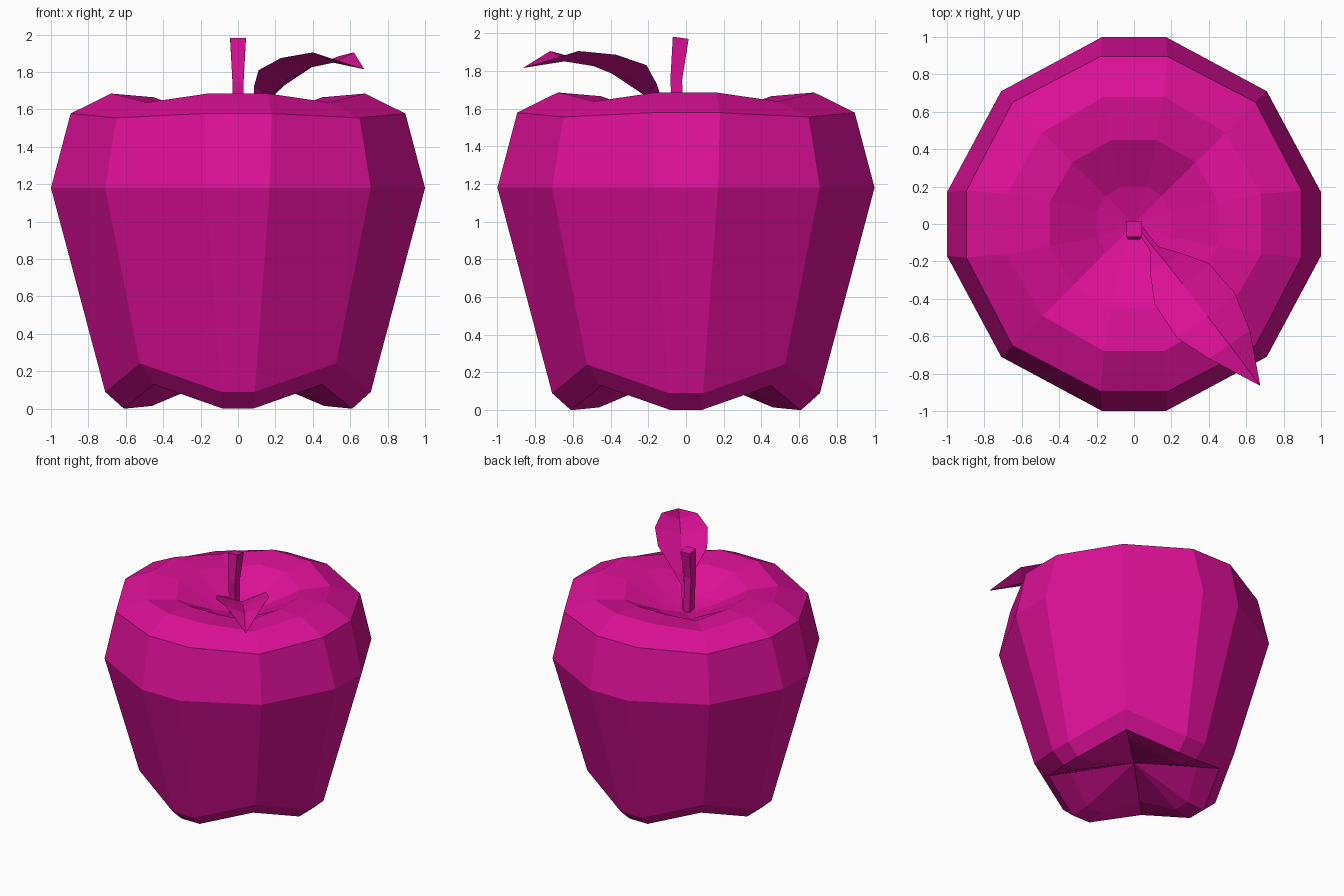
import bpy, bmesh

if "Cube" in bpy.data.objects:
    bpy.data.objects.remove(bpy.data.objects["Cube"])

# One flat magenta material for every part
mat = bpy.data.materials.new("magenta")
mat.diffuse_color = (0.72, 0.005, 0.31, 1)
mat.use_nodes = True
mat.node_tree.nodes["Principled BSDF"].inputs["Base Color"].default_value = mat.diffuse_color


def finish(bm, name, closed=True):
    if closed:
        bmesh.ops.recalc_face_normals(bm, faces=bm.faces)
    me = bpy.data.meshes.new(name)
    bm.to_mesh(me)
    bm.free()
    me.materials.append(mat)
    ob = bpy.data.objects.new(name, me)
    bpy.context.collection.objects.link(ob)
    return ob


def bridge(bm, a, b, loop=True):
    n = len(a)
    for i in range(n if loop else n - 1):
        j = (i + 1) % n
        bm.faces.new((a[i], a[j], b[j], b[i]))


# Fruit: 12-sided rings, each with a pair of points per side and one per corner
# (side distance, side half width, side z, corner x = y, corner z)
RINGS = [
    (0.20, 0.07, 1.53, 0.15, 1.52),
    (0.45, 0.12, 1.665, 0.33, 1.62),
    (0.68, 0.16, 1.685, 0.49, 1.637),
    (0.895, 0.18, 1.578, 0.65, 1.555),
    (1.00, 0.17, 1.18, 0.71, 1.18),
    (0.71, 0.09, 0.09, 0.525, 0.243),
    (0.61, 0.08, 0.0, 0.45, 0.13),
    (0.46, 0.07, 0.015, 0.33, 0.15),
]
bm = bmesh.new()
loops = []
for d, w, z, c, cz in RINGS:
    ring = []
    for ca, sa in ((1, 0), (0, 1), (-1, 0), (0, -1)):
        for x, y, h in ((d, -w, z), (d, w, z), (c, c, cz)):
            ring.append(bm.verts.new((x * ca - y * sa, x * sa + y * ca, h)))
    loops.append(ring)
for a, b in zip(loops, loops[1:]):
    bridge(bm, a, b)
# Dimples close the top and the bottom
for ring, z in ((loops[0], 1.47), (loops[-1], 0.21)):
    tip = bm.verts.new((0, 0, z))
    for i in range(12):
        bm.faces.new((ring[i], ring[(i + 1) % 12], tip))
finish(bm, "fruit_body")

# Stem: bent square bar, (y centre, half x, half y, z, tilt of the top)
bm = bmesh.new()
secs = []
for y, hx, hy, z, t in ((-0.035, 0.028, 0.03, 1.44, 0), (-0.052, 0.03, 0.031, 1.75, 0),
                        (-0.028, 0.042, 0.042, 1.975, 0.006)):
    secs.append([bm.verts.new((sx * hx, y + sy * hy, z - sy * t))
                 for sx, sy in ((-1, -1), (1, -1), (1, 1), (-1, 1))])
for a, b in zip(secs, secs[1:]):
    bridge(bm, a, b)
bm.faces.new(secs[0])
bm.faces.new(secs[-1])
finish(bm, "stem")

# Leaf: creased sheet, rows of left edge, midrib, right edge, ending in a point
ROWS = [
    ((0.02, -0.04, 1.49), (0.03, -0.03, 1.48), (0.04, -0.01, 1.49)),
    ((0.09, -0.15, 1.62), (0.11, -0.135, 1.60), (0.13, -0.12, 1.62)),
    ((0.085, -0.25, 1.72), (0.17, -0.205, 1.66), (0.25, -0.155, 1.73)),
    ((0.11, -0.43, 1.81), (0.26, -0.32, 1.755), (0.40, -0.21, 1.83)),
    ((0.23, -0.61, 1.875), (0.39, -0.49, 1.825), (0.54, -0.37, 1.885)),
    ((0.40, -0.72, 1.905), (0.51, -0.645, 1.85), (0.62, -0.57, 1.905)),
]
bm = bmesh.new()
rows = [[bm.verts.new(p) for p in r] for r in ROWS]
for a, b in zip(rows, rows[1:]):
    bridge(bm, b, a, loop=False)
tip = bm.verts.new((0.675, -0.865, 1.815))
for i in range(2):
    bm.faces.new((rows[-1][i + 1], rows[-1][i], tip))
bmesh.ops.recalc_face_normals(bm, faces=bm.faces)
bm.normal_update()
if sum(f.normal.z for f in bm.faces) < 0:
    bmesh.ops.reverse_faces(bm, faces=bm.faces)
finish(bm, "leaf", closed=False)
